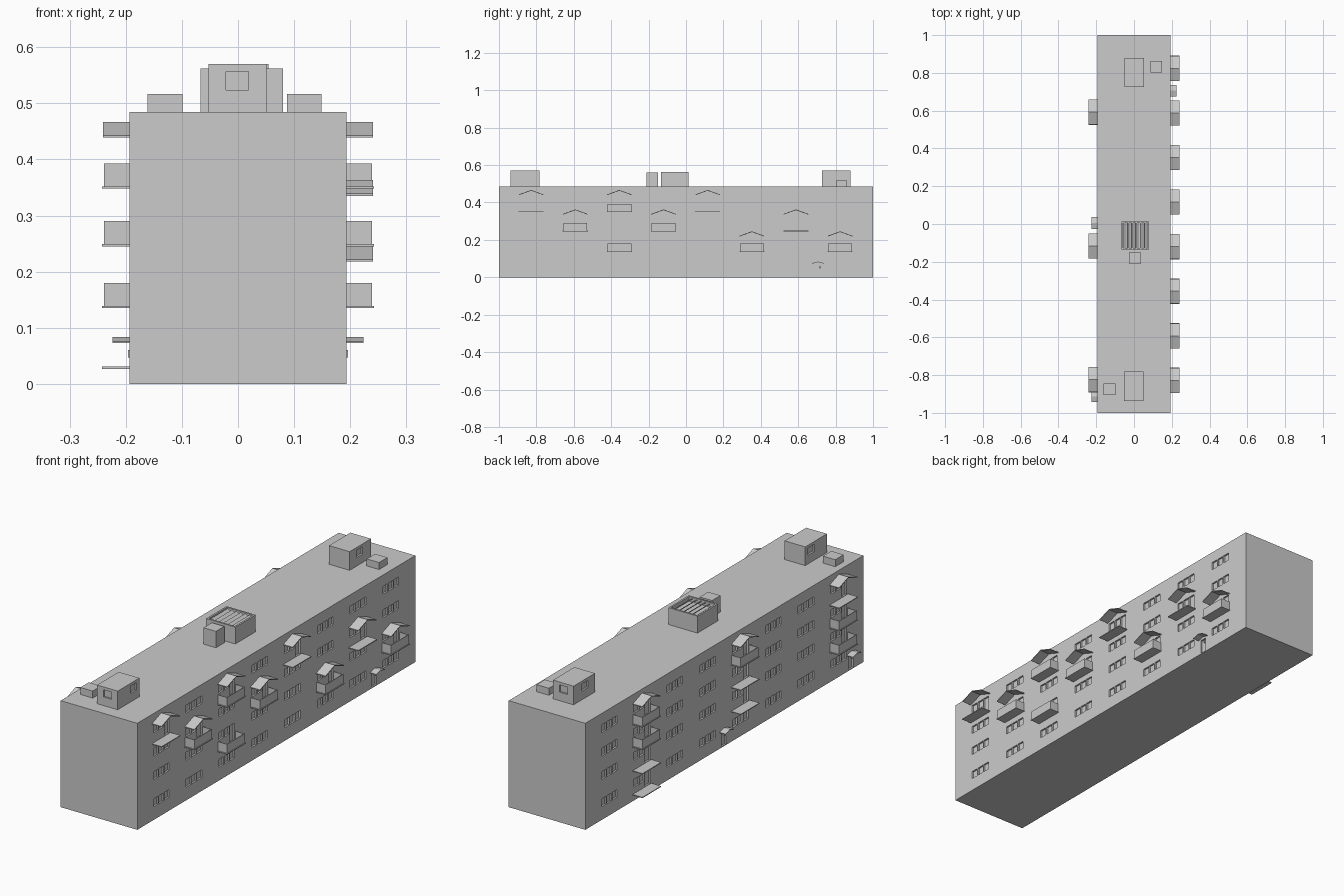
import bpy, bmesh
from mathutils import Matrix, Vector

cube = bpy.data.objects.get("Cube")
if cube:
    bpy.data.objects.remove(cube, do_unlink=True)

grey = bpy.data.materials.new("plain grey")
grey.use_nodes = True
GREY = (0.6, 0.6, 0.6, 1)
grey.diffuse_color = GREY
grey.node_tree.nodes["Principled BSDF"].inputs["Base Color"].default_value = GREY

WALL = 0.193      # half depth of the building
TOP = 0.485       # roof height
PITCH = 0.236     # spacing of window columns
SILLS = [0.397, 0.290, 0.183, 0.060]     # top floor first
FLOORS = [0.348, 0.245, 0.135, 0.027]    # balcony slab undersides
APEXES = [0.467, 0.363, 0.246]           # balcony roof ridges
WIN_H = 0.036
RECESS = 0.008


def column(i):
    return -0.828 + PITCH * i


def add_box(bm, lo, hi, turn=None):
    lo, hi = Vector(lo), Vector(hi)
    mat = Matrix.Translation((lo + hi) / 2)
    if turn:
        mat = mat @ turn
    mat = mat @ Matrix.Diagonal((*(hi - lo), 1))
    bmesh.ops.create_cube(bm, size=1, matrix=mat)


def finish(name, bm, side=None):
    """Make an object; side +1 / -1 hangs it on that long wall."""
    if side:
        bm.transform(Matrix.Diagonal((side, side, 1, 1)) @ Matrix.Translation((WALL, 0, 0)))
    bmesh.ops.recalc_face_normals(bm, faces=bm.faces)
    mesh = bpy.data.meshes.new(name)
    bm.to_mesh(mesh)
    bm.free()
    mesh.materials.append(grey)
    ob = bpy.data.objects.new(name, mesh)
    bpy.context.collection.objects.link(ob)
    return ob


def cut(ob, bm):
    """Carve the boxes in bm out of ob."""
    cutter = finish("cutter", bm)
    cutter.hide_render = True
    mod = ob.modifiers.new("recesses", 'BOOLEAN')
    mod.operation, mod.solver, mod.object = 'DIFFERENCE', 'EXACT', cutter
    bpy.context.view_layer.objects.active = ob
    bpy.ops.object.modifier_apply(modifier=mod.name)
    bpy.data.objects.remove(cutter, do_unlink=True)


def gable(name, side, v, apex, half, drop, reach, thick=0.004):
    """Thin bent roof sheet with its ridge square to the wall."""
    bm = bmesh.new()
    profile = [(-half, apex - drop), (0, apex), (half, apex - drop)]
    profile += [(y, z - thick) for y, z in reversed(profile)]
    face = bm.faces.new([bm.verts.new((0, v + y, z)) for y, z in profile])
    out = bmesh.ops.extrude_face_region(bm, geom=[face])
    moved = [g for g in out["geom"] if isinstance(g, bmesh.types.BMVert)]
    bmesh.ops.translate(bm, verts=moved, vec=(reach, 0, 0))
    finish(name, bm, side)


def balcony(name, side, v, floor, railed):
    bm = bmesh.new()
    half, reach, t = 0.064, 0.046, 0.003
    add_box(bm, (0, v - half - t, floor), (reach + t, v + half + t, floor + 0.004))
    if railed:
        low, high = floor + 0.004, floor + 0.045
        add_box(bm, (reach - t, v - half, low), (reach, v + half, high))
        for edge in (v - half, v + half - t):
            add_box(bm, (0, edge, low), (reach - t, edge + t, high))
    finish(name, bm, side)


# balconies: (side, column, floor, has railing, has roof)
BALCONIES = [
    (1, 0, 0, False, True), (1, 1, 1, True, True), (1, 2, 0, True, True),
    (1, 2, 2, True, False), (1, 3, 1, True, True), (1, 4, 0, False, True),
    (1, 5, 2, True, True), (1, 6, 1, False, True), (1, 7, 2, True, True),
    (-1, 1, 0, True, True), (-1, 1, 1, True, False), (-1, 1, 2, False, False),
    (-1, 1, 3, False, False), (-1, 4, 0, True, True), (-1, 4, 1, False, False),
    (-1, 4, 2, False, False), (-1, 7, 0, False, True), (-1, 7, 1, True, False),
    (-1, 7, 2, True, False),
]
for side, col, row, railed, roofed in BALCONIES:
    balcony("balcony", side, column(col), FLOORS[row], railed)
    if roofed:
        gable("balcony_roof", side, column(col), APEXES[row], 0.066, 0.024, 0.048)

# main block with recessed windows, balcony doors and entrances
ENTRANCES = [(1, 0.706), (-1, -0.005), (-1, 0.912)]
bm = bmesh.new()
add_box(bm, (-WALL, -1, 0), (WALL, 1, TOP))
block = finish("main_block", bm)

doors = {b[:3] for b in BALCONIES}
holes = bmesh.new()


def hole(side, v0, v1, z0, z1):
    xs = sorted((side * (WALL - RECESS), side * (WALL + 0.02)))
    ys = sorted((side * v0, side * v1))
    add_box(holes, (xs[0], ys[0], z0), (xs[1], ys[1], z1))


for side in (1, -1):
    for col in range(8):
        for row, sill in enumerate(SILLS):
            for pane in (-1, 0, 1):
                mid = column(col) + pane * 0.0395
                low = sill
                if pane == 1 and (side, col, row) in doors:
                    low = FLOORS[row] + 0.006
                hole(side, mid - 0.017, mid + 0.017, low, sill + WIN_H)
for side, v in ENTRANCES:
    hole(side, v - 0.016, v + 0.016, 0.004, 0.068)
cut(block, holes)

# entrance canopies and handles
for side, v in ENTRANCES:
    gable("entrance_canopy", side, v, 0.084, 0.031, 0.008, 0.031, 0.003)
    bm = bmesh.new()
    add_box(bm, (-RECESS, v + 0.008, 0.047), (0.003, v + 0.012, 0.060))
    finish("door_handle", bm, side)

# stair houses on the roof, with recessed openings
for x, y0, y1, w0, end in ((-0.001, -0.938, -0.782, -0.848, -1),
                           (0.002, 0.726, 0.880, 0.775, 1)):
    bm = bmesh.new()
    add_box(bm, (x - 0.052, y0, TOP), (x + 0.052, y1, 0.570))
    house = finish("stair_house", bm)
    holes = bmesh.new()
    for s in (-1, 1):
        xs = sorted((x + s * 0.044, x + s * 0.07))
        add_box(holes, (xs[0], w0, 0.524), (xs[1], w0 + 0.045, 0.557))
    wall = y0 if end < 0 else y1
    add_box(holes, (x - 0.02, wall - 0.008, 0.524), (x + 0.02, wall + 0.008, 0.557))
    cut(house, holes)

# small roof boxes
for name, x, y, top in (("roof_box_front", -0.130, -0.874, 0.517),
                        ("roof_box_back", 0.118, 0.832, 0.517),
                        ("roof_box_middle", 0.005, -0.180, 0.560)):
    bm = bmesh.new()
    add_box(bm, (x - 0.031, y - 0.030, TOP), (x + 0.031, y + 0.030, top))
    finish(name, bm)

# louvred vent in the middle of the roof
bm = bmesh.new()
X0, X1, Y0, Y1, RIM = -0.067, 0.080, -0.134, 0.013, 0.008
add_box(bm, (X0, Y0, TOP), (X1, Y1, 0.562))
vent = finish("vent_housing", bm)
holes = bmesh.new()
add_box(holes, (X0 + RIM, Y0 + RIM, 0.540), (X1 - RIM, Y1 - RIM, 0.6))
cut(vent, holes)
bm = bmesh.new()
for i in range(6):
    x = X0 + 0.0185 + i * 0.022
    add_box(bm, (x - 0.009, Y0 + RIM, 0.550), (x + 0.009, Y1 - RIM, 0.553),
            Matrix.Rotation(0.6, 4, 'Y'))
finish("vent_louvres", bm)
